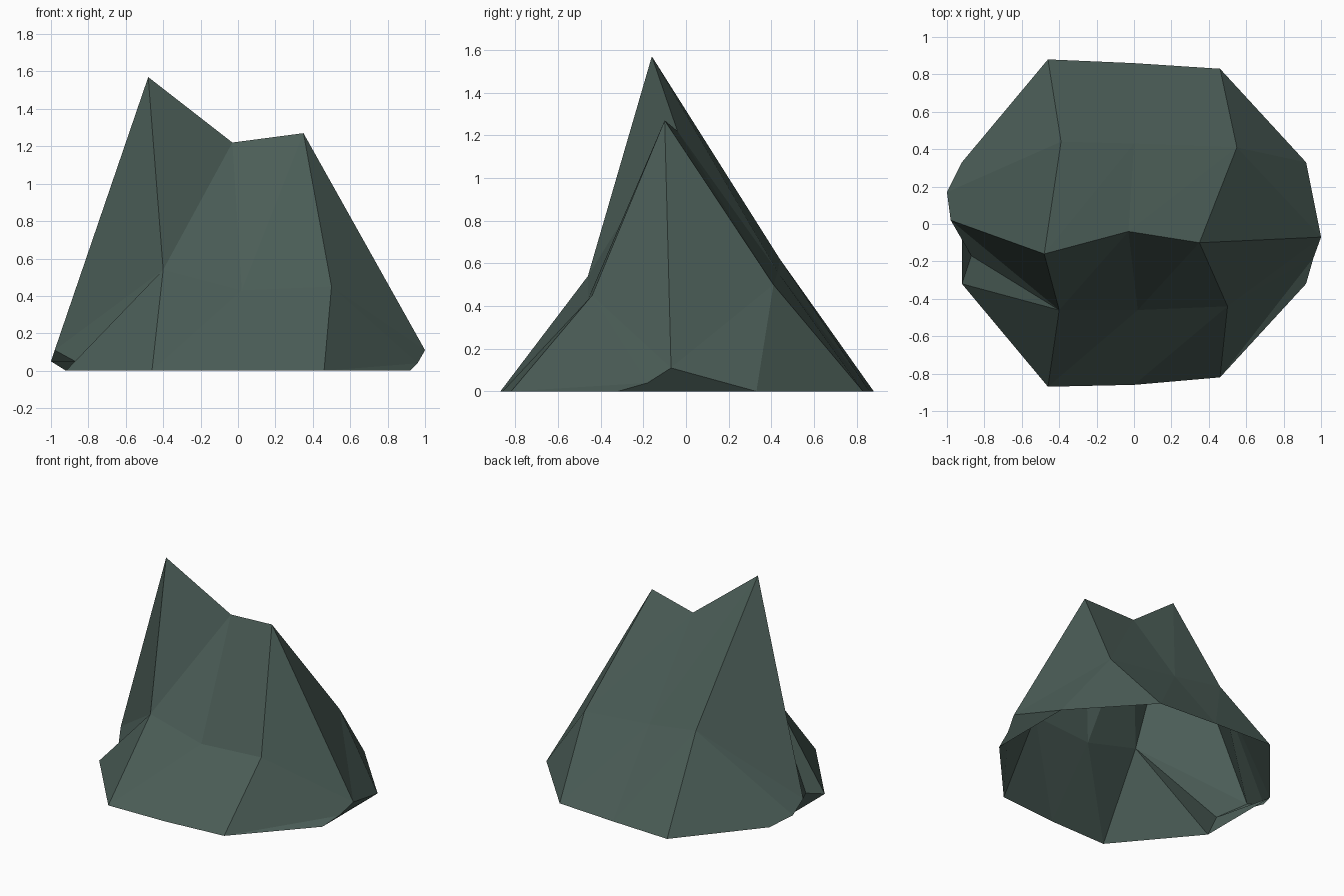
import bpy
import bmesh

default_cube = bpy.data.objects.get("Cube")
if default_cube:
    bpy.data.objects.remove(default_cube, do_unlink=True)


def make_material(name, colour):
    material = bpy.data.materials.new(name)
    material.use_nodes = True
    material.diffuse_color = colour
    shader = material.node_tree.nodes["Principled BSDF"]
    shader.inputs["Base Color"].default_value = colour
    shader.inputs["Roughness"].default_value = 0.9
    return material


def add_points(mesh, points):
    return [mesh.verts.new(point) for point in points]


def add_faces(mesh, faces):
    for corners in faces:
        mesh.faces.new(corners)


rock = bmesh.new()

# Cross-sections over the ridge: front foot, front knee, crest, back knee, back foot
left = add_points(rock, [(-0.46, -0.87, 0), (-0.4, -0.46, 0.54), (-0.48, -0.16, 1.57),
                         (-0.39, 0.44, 0.62), (-0.46, 0.88, 0)])
middle = add_points(rock, [(0, -0.86, 0), (0.02, -0.46, 0.43), (-0.03, -0.04, 1.22),
                           (0, 0.43, 0.56), (0, 0.86, 0)])
right = add_points(rock, [(0.46, -0.82, 0), (0.5, -0.44, 0.45), (0.35, -0.1, 1.27),
                          (0.55, 0.41, 0.5), (0.46, 0.83, 0)])

# Main slopes, bridged between neighbouring cross-sections
for west, east in ((left, middle), (middle, right)):
    for i in range(len(west) - 1):
        a, b, c, d = west[i], east[i], east[i + 1], west[i + 1]
        add_faces(rock, [(a, b, c), (a, c, d)])

# End rims: front foot, front lip, tip, back lip, back foot
l_foot, l_lip, l_tip, l_back_lip, l_back = add_points(
    rock, [(-0.92, -0.32, 0), (-0.87, -0.17, 0.05), (-0.98, 0.02, 0.11),
           (-1, 0.17, 0.05), (-0.92, 0.33, 0)])
r_foot, r_lip, r_tip, r_back = add_points(
    rock, [(0.92, -0.32, 0), (0.96, -0.18, 0.04), (1, -0.07, 0.11), (0.92, 0.33, 0)])

# Left end, with the notch behind its front knee
foot, knee, crest, back_knee, back_foot = left
add_faces(rock, [
    (l_foot, foot, knee), (l_lip, l_foot, knee),
    (l_tip, l_lip, knee), (l_tip, knee, crest),
    (l_tip, crest, back_knee), (l_back_lip, l_tip, back_knee),
    (l_back, l_back_lip, back_knee), (l_back, back_knee, back_foot),
    (l_foot, l_lip, l_tip, l_back_lip, l_back),
])

# Right end
foot, knee, crest, back_knee, back_foot = right
add_faces(rock, [
    (foot, r_foot, r_lip), (foot, r_lip, knee),
    (knee, r_lip, r_tip), (knee, r_tip, crest),
    (crest, r_tip, back_knee), (r_tip, r_back, back_knee),
    (back_knee, r_back, back_foot),
    (r_foot, r_back, r_tip, r_lip),
])

# Flat-shaded open shell
data = bpy.data.meshes.new("rock")
rock.to_mesh(data)
rock.free()
data.materials.append(make_material("dark slate green", (0.07, 0.11, 0.095, 1)))
data.shade_flat()
boulder = bpy.data.objects.new("rock", data)
bpy.context.collection.objects.link(boulder)
